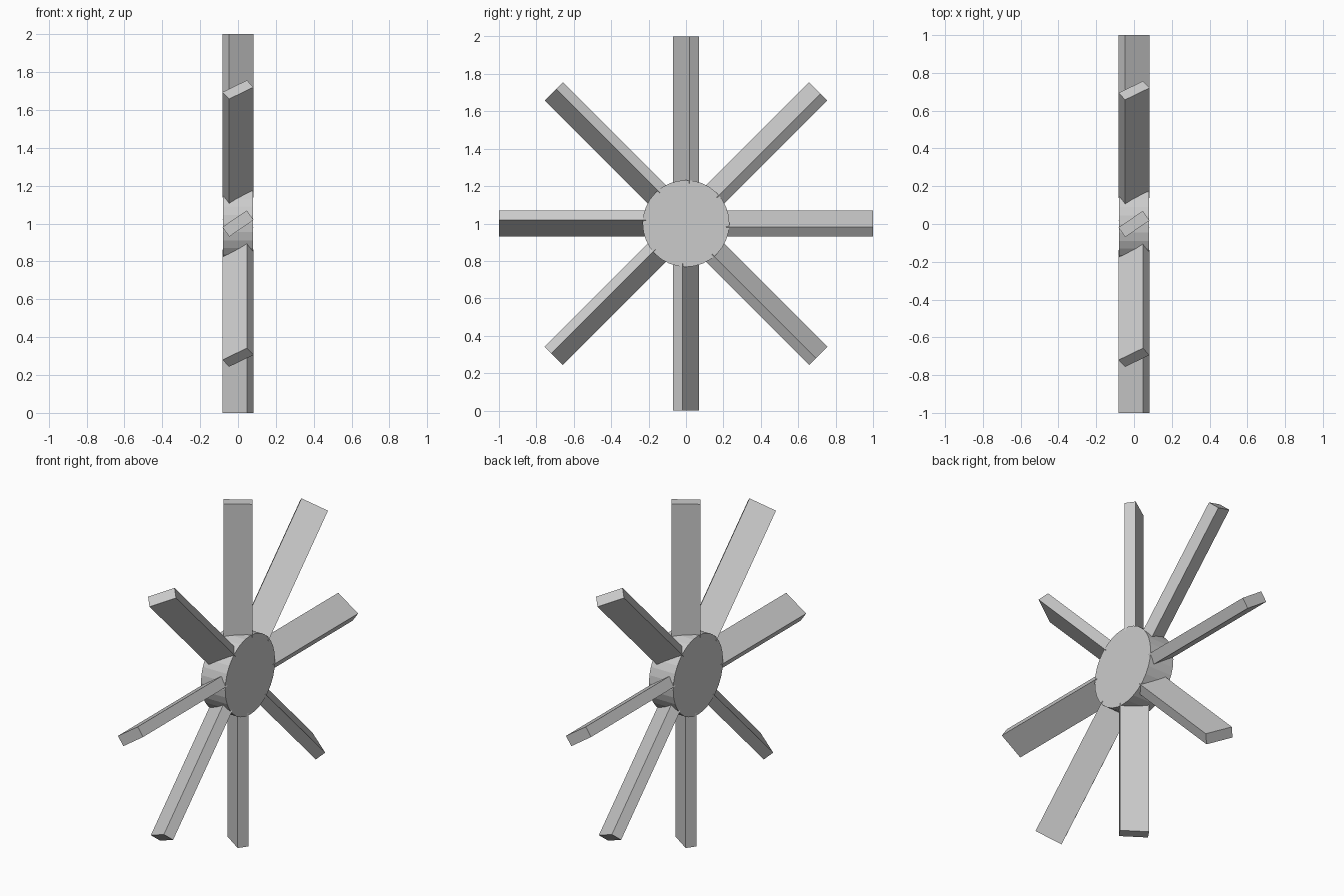
import bpy
import bmesh
from math import radians
from mathutils import Matrix

if "Cube" in bpy.data.objects:
    bpy.data.objects.remove(bpy.data.objects["Cube"], do_unlink=True)

CENTRE = Matrix.Translation((0, 0, 1))
HUB_RADIUS, HUB_WIDTH = 0.232, 0.158
BLADE_WIDTH, BLADE_THICKNESS = 0.156, 0.062
ROOT, TIP = 0.215, 1.0
PITCH = radians(34.4)
BLADES = 8

grey = bpy.data.materials.new("plain_grey")
grey.use_nodes = True
colour = (0.6, 0.6, 0.6, 1)
grey.diffuse_color = colour
grey.node_tree.nodes["Principled BSDF"].inputs["Base Color"].default_value = colour


def add_object(name, bm):
    mesh = bpy.data.meshes.new(name)
    bm.to_mesh(mesh)
    bm.free()
    mesh.materials.append(grey)
    obj = bpy.data.objects.new(name, mesh)
    bpy.context.collection.objects.link(obj)


# Hub: a short faceted drum lying along x
bm = bmesh.new()
bmesh.ops.create_cone(bm, cap_ends=True, segments=32, radius1=HUB_RADIUS,
                      radius2=HUB_RADIUS, depth=HUB_WIDTH,
                      matrix=CENTRE @ Matrix.Rotation(radians(90), 4, 'Y'))
add_object("hub", bm)

# Blades: pitched flat bars spaced evenly around the hub
size = Matrix.Diagonal((BLADE_WIDTH, BLADE_THICKNESS, TIP - ROOT, 1))
blade = (Matrix.Translation((0, 0, (ROOT + TIP) / 2))
         @ Matrix.Rotation(PITCH, 4, 'Z') @ size)
for i in range(BLADES):
    turn = Matrix.Rotation(radians(360 * i / BLADES), 4, 'X')
    bm = bmesh.new()
    bmesh.ops.create_cube(bm, size=1, matrix=CENTRE @ turn @ blade)
    add_object(f"blade_{i + 1}", bm)
